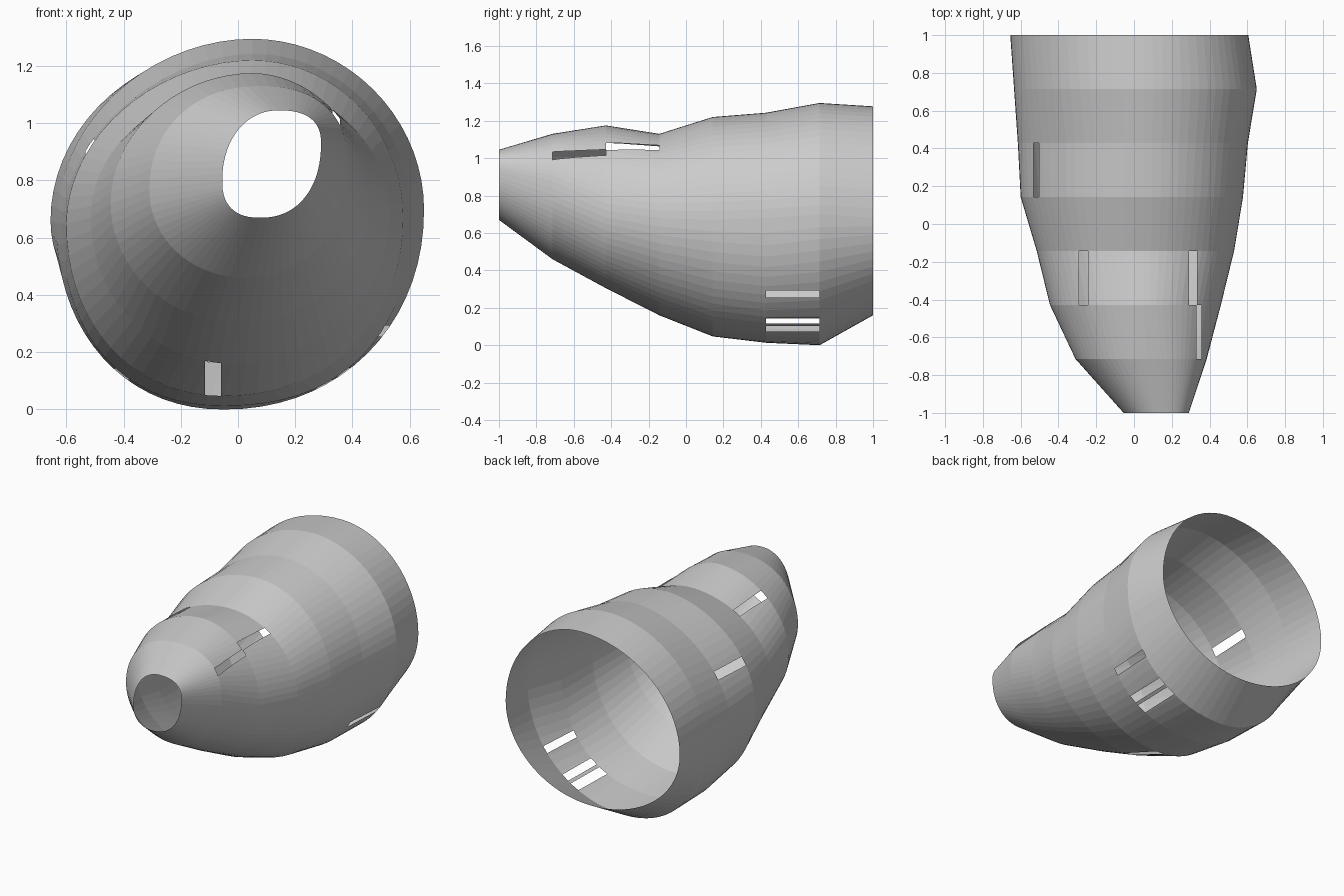
import bpy, bmesh, math
from mathutils import Vector

if "Cube" in bpy.data.objects:
    bpy.data.objects.remove(bpy.data.objects["Cube"])

SEG = 18   # segments per quarter of each cross-section
# Cross-sections from front (y=-1) to back (y=1):
# left x, right x, bottom z, top z, x of bottom, x of top, z of left, z of right,
# roundness of the quarters (top right, top left, bottom left, bottom right)
RINGS = [
    (-0.055, 0.290, 0.67, 1.045, 0.08, 0.14, 0.80, 0.93, (2.5, 2.1, 2.5, 2.2)),
    (-0.310, 0.385, 0.46, 1.130, 0.03, 0.07, 0.77, 0.84, (2.45, 2.1, 2.05, 2.05)),
    (-0.445, 0.460, 0.305, 1.175, 0.00, 0.05, 0.72, 0.72, (1.95, 1.95, 2.0, 2.0)),
    (-0.515, 0.530, 0.16, 1.130, -0.02, 0.05, 0.67, 0.68, (2.0, 2.0, 2.0, 2.0)),
    (-0.600, 0.577, 0.047, 1.220, -0.05, 0.05, 0.65, 0.67, (2.0, 1.92, 2.1, 2.1)),
    (-0.615, 0.603, 0.013, 1.243, -0.05, 0.05, 0.65, 0.68, (2.0, 1.82, 2.25, 2.3)),
    (-0.635, 0.650, 0.00, 1.295, -0.05, 0.05, 0.65, 0.70, (1.97, 1.95, 2.13, 2.1)),
    (-0.655, 0.605, 0.16, 1.277, 0.00, 0.05, 0.66, 0.68, (2.0, 2.0, 2.0, 2.0)),
]
STEP = 2 / (len(RINGS) - 1)


def section(left, right, bottom, top, xb, xt, zl, zr, roundness):
    """Closed outline made of four quarter superellipses."""
    pts = []
    for i in range(4 * SEG):
        a = math.tau * i / (4 * SEG)
        c, s = math.cos(a), math.sin(a)
        n = roundness[i // SEG]
        u, v = abs(c) ** (2 / n), abs(s) ** (2 / n)
        side_x, side_z = (right, zr) if c >= 0 else (left, zl)
        pole_x, pole_z = (xt, top) if s >= 0 else (xb, bottom)
        pts.append((pole_x + (side_x - pole_x) * u, side_z + (pole_z - side_z) * v))
    return pts


# Tapered open shell lofted through the cross-sections
bm = bmesh.new()
loops = [[bm.verts.new((x, -1 + k * STEP, z)) for x, z in section(*r)]
         for k, r in enumerate(RINGS)]
for a, b in zip(loops, loops[1:]):
    for i in range(4 * SEG):
        j = (i + 1) % (4 * SEG)
        bm.faces.new((a[i], a[j], b[j], b[i]))


def slot(band, axis, lo, hi, side_axis, side):
    """Cut a narrow slot one band long, between lo and hi on an axis."""
    def centre(f):
        return f.calc_center_median()

    def chosen():
        y = -1 + (band + 0.5) * STEP
        mid = Vector((0, 0, 0.65))
        return [f for f in bm.faces if abs(centre(f).y - y) < STEP / 2
                and (centre(f) - mid)[side_axis] * side > 0]
    for cut in (lo, hi):
        faces = chosen()
        geom = set(faces)
        for f in faces:
            geom.update(f.edges)
            geom.update(f.verts)
        co, no = Vector(), Vector()
        co[axis], no[axis] = cut, 1
        bmesh.ops.bisect_plane(bm, geom=list(geom), plane_co=co, plane_no=no, dist=1e-5)
    doomed = [f for f in chosen() if lo < centre(f)[axis] < hi]
    bmesh.ops.delete(bm, geom=doomed, context='FACES')


X, Z = 0, 2
# Upper slots
slot(1, X, 0.33, 0.357, Z, 1)
slot(2, X, 0.292, 0.333, Z, 1)
slot(2, X, -0.29, -0.243, Z, 1)
slot(4, X, -0.533, -0.502, Z, 1)
# Lower slots
slot(3, X, -0.115, -0.06, Z, -1)
for z0, z1 in ((0.255, 0.293), (0.115, 0.145), (0.073, 0.103)):
    slot(5, Z, z0, z1, X, 1)
slot(5, Z, 0.105, 0.143, X, -1)

bmesh.ops.recalc_face_normals(bm, faces=bm.faces)
mesh = bpy.data.meshes.new("slotted_shell")
bm.to_mesh(mesh)
bm.free()
bpy.context.collection.objects.link(bpy.data.objects.new("slotted_shell", mesh))
